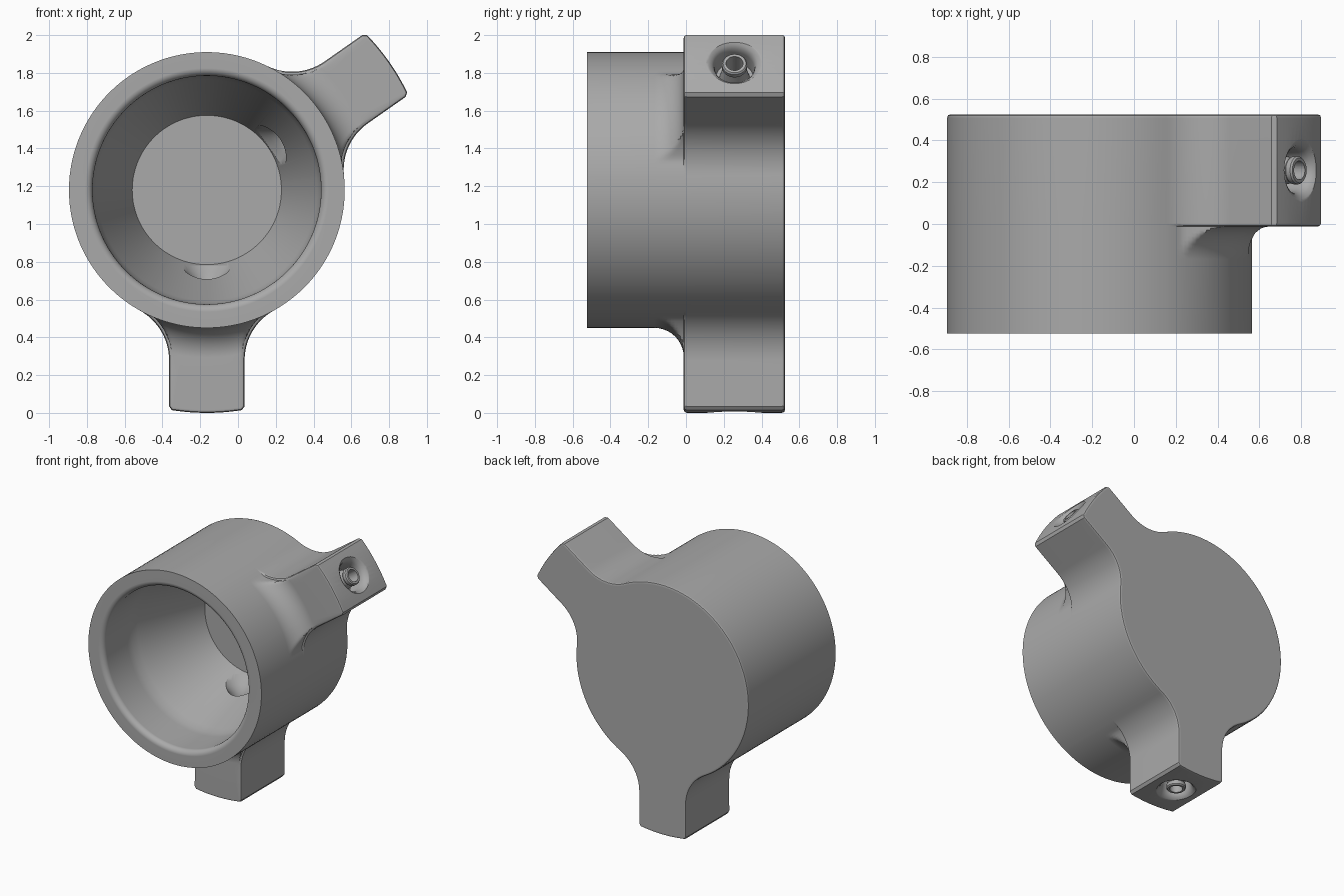
import bpy, bmesh, math
from mathutils import Vector, Matrix

if "Cube" in bpy.data.objects:
    bpy.data.objects.remove(bpy.data.objects["Cube"])

CX, CZ = -0.165, 1.18                 # axis of the round body
R_BODY, R_END, HALF_W = 0.73, 1.18, 0.2
BACK, FACE_Y, PORT_Y = 0.525, -0.012, 0.257
BLEND, FRONT_BLEND = 0.3, 0.155
ARMS = [math.radians(-90), math.radians(35)]

grey = bpy.data.materials.new("plain grey")
grey.use_nodes = True
colour = (0.4, 0.4, 0.4, 1)
grey.diffuse_color = colour
grey.node_tree.nodes["Principled BSDF"].inputs["Base Color"].default_value = colour


def half_arm():
    """Half outline of an arm along +x, from the body to the tip centre."""
    h = math.sqrt((R_BODY + BLEND) ** 2 - (HALF_W + BLEND) ** 2)
    w = HALF_W + BLEND
    start = math.atan2(h, w)
    pts = []
    for i in range(19):
        a = start * (1 - i / 18)
        pts.append((h - BLEND * math.sin(a), w - BLEND * math.cos(a)))
    corner = math.sqrt(R_END ** 2 - HALF_W ** 2)
    pts += [(h + (corner - 0.018 - h) * i / 5, HALF_W) for i in range(1, 6)]
    tip = math.asin((HALF_W - 0.015) / R_END)
    for i in range(7):
        a = tip * (1 - i / 6)
        pts.append((R_END * math.cos(a), R_END * math.sin(a)))
    return pts


def outline():
    """Counter-clockwise outline of body and arms about the body axis."""
    half = half_arm()
    arm = [(h, -w) for h, w in half] + half[-2::-1]
    reach = math.atan2(half[0][1], half[0][0])
    pts = []
    for k, a in enumerate(ARMS):
        c, s = math.cos(a), math.sin(a)
        pts += [Vector((h * c - w * s, h * s + w * c)) for h, w in arm]
        stop = ARMS[(k + 1) % 2] + (math.tau if k else 0) - reach
        n = int((stop - a - reach) / math.radians(3))
        for i in range(1, n):
            t = a + reach + (stop - a - reach) * i / n
            pts.append(Vector((math.cos(t), math.sin(t))) * R_BODY)
    return pts


OUT = outline()
NORMALS = []
for i, p in enumerate(OUT):
    d = (OUT[(i + 1) % len(OUT)] - OUT[i - 1]).normalized()
    NORMALS.append(Vector((d.y, -d.x)))


def section(bm, y, cap=9, inset=0, floor=0):
    """One ring of the outline, inset and limited to a largest radius."""
    ring = []
    for p, n in zip(OUT, NORMALS):
        q = p - n * inset
        q = q.normalized() * max(min(q.length, cap), floor)
        ring.append(bm.verts.new((q.x + CX, y, q.y + CZ)))
    return ring


def bridge(bm, rings):
    for a, b in zip(rings, rings[1:]):
        for i in range(len(a)):
            j = (i + 1) % len(a)
            bm.faces.new((a[i], a[j], b[j], b[i]))


def finish(name, bm):
    bmesh.ops.remove_doubles(bm, verts=bm.verts, dist=1e-5)
    bmesh.ops.recalc_face_normals(bm, faces=bm.faces)
    me = bpy.data.meshes.new(name)
    bm.to_mesh(me)
    bm.free()
    me.materials.append(grey)
    ob = bpy.data.objects.new(name, me)
    bpy.context.collection.objects.link(ob)
    return ob


# Housing: cavity floor, tapered wall, rounded mouth, outer skin, back face
bm = bmesh.new()
rings = [section(bm, y, r, 0, r) for y, r in
         [(0.4, 0.395), (-0.14, 0.584), (-0.19, 0.599), (-0.24, 0.605)]]
for i in range(6):
    a = math.radians(18 * i)
    y, r = -0.485 - 0.04 * math.sin(a), 0.645 - 0.04 * math.cos(a)
    rings.append(section(bm, y, r, 0, r))
rings.append(section(bm, -BACK, R_BODY, 0, R_BODY))
for i in range(11):
    a = math.radians(9 * i)
    rings.append(section(bm, FACE_Y - FRONT_BLEND * (1 - math.sin(a)),
                         R_BODY + FRONT_BLEND * (1 - math.cos(a)), 0.016, R_BODY))
rings.append(section(bm, FACE_Y, R_END - 0.016, 0.016, R_BODY))
rings.append(section(bm, FACE_Y + 0.005, R_END - 0.005, 0.005, R_BODY))
rings.append(section(bm, FACE_Y + 0.016))
rings.append(section(bm, BACK - 0.018))
rings.append(section(bm, BACK - 0.005, inset=0.005))
rings.append(section(bm, BACK, inset=0.018))
bridge(bm, rings)
bm.faces.new(rings[0])
bm.faces.new(rings[-1])
housing = finish("housing", bm)


def lathe(name, profile, angle, closed):
    """Turn (radius, distance) points about the axis of one arm."""
    bm = bmesh.new()
    turn = Matrix.Rotation(-angle, 4, 'Y')
    rings = []
    for r, s in profile:
        ring = []
        for i in range(40):
            t = math.tau * i / 40
            v = turn @ Vector((s, r * math.cos(t), r * math.sin(t)))
            ring.append(bm.verts.new(v + Vector((CX, PORT_Y, CZ))))
        rings.append(ring)
    if closed:
        rings.append(rings[0])
    else:
        bm.faces.new(rings[0])
        bm.faces.new(rings[-1])
    bridge(bm, rings)
    ob = finish(name, bm)
    ob.hide_render = True
    return ob


# Port in each arm: bowl around a tapered nozzle, and a bore into the cavity
BOWL = [(0.03, 1.25), (0.03, 1.168), (0.06, 1.168), (0.067, 1.16), (0.067, 1.135),
        (0.06, 1.125), (0.08, 1.03), (0.1, 1.03), (0.104, 1.12), (0.11, 1.145),
        (0.121, 1.163), (0.137, 1.175), (0.15, 1.18), (0.15, 1.25)]
BORE = [(0.14, 0.4), (0.115, 0.43), (0.085, 0.46), (0.062, 0.495), (0.05, 0.53),
        (0.045, 0.57), (0.045, 1.22)]
bpy.context.view_layer.objects.active = housing
housing.select_set(True)
for angle in ARMS:
    for name, profile, closed in (("bowl_cutter", BOWL, True), ("bore_cutter", BORE, False)):
        cutter = lathe(name, profile, angle, closed)
        mod = housing.modifiers.new("port", 'BOOLEAN')
        mod.operation, mod.solver, mod.object = 'DIFFERENCE', 'EXACT', cutter
        bpy.ops.object.modifier_apply(modifier=mod.name)
        bpy.data.objects.remove(cutter)

bpy.ops.object.shade_smooth_by_angle(angle=math.radians(32))
normals = housing.modifiers.new("even_shading", 'WEIGHTED_NORMAL')
normals.keep_sharp = True
